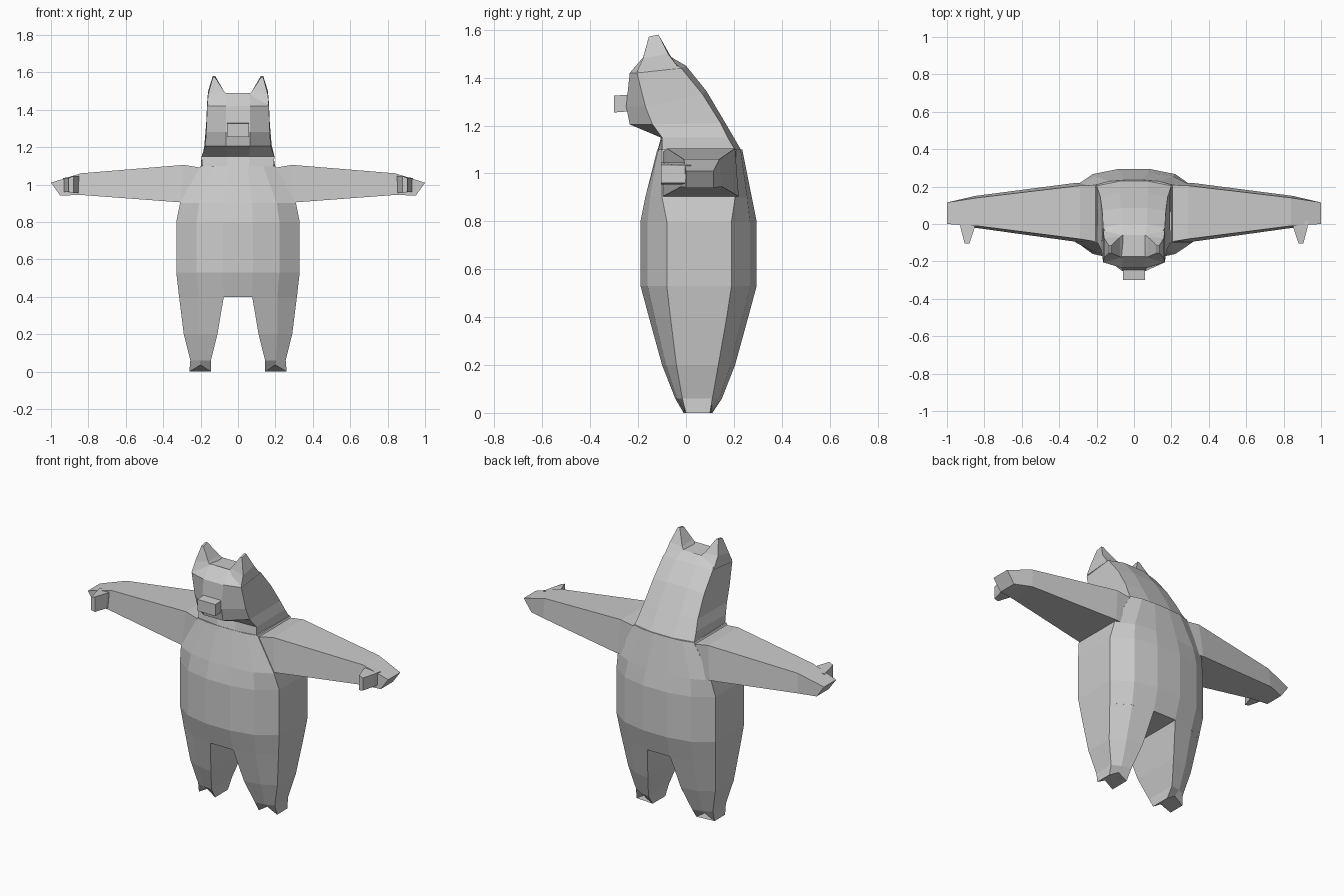
import bpy
import bmesh
from mathutils import Vector

if "Cube" in bpy.data.objects:
    bpy.data.objects.remove(bpy.data.objects["Cube"], do_unlink=True)

grey = bpy.data.materials.new("plain_grey")
grey.use_nodes = True
COLOUR = (0.6, 0.6, 0.6, 1)
grey.diffuse_color = COLOUR
grey.node_tree.nodes["Principled BSDF"].inputs["Base Color"].default_value = COLOUR


def loft(name, rings):
    """Skin a list of equal rings and cap both ends."""
    bm = bmesh.new()
    rows = [[bm.verts.new(Vector(point)) for point in ring] for ring in rings]
    for low, high in zip(rows, rows[1:]):
        for i in range(len(low)):
            j = (i + 1) % len(low)
            bm.faces.new((low[i], low[j], high[j], high[i]))
    bm.faces.new(rows[0])
    bm.faces.new(rows[-1])
    bmesh.ops.recalc_face_normals(bm, faces=bm.faces)
    mesh = bpy.data.meshes.new(name)
    bm.to_mesh(mesh)
    bm.free()
    mesh.materials.append(grey)
    obj = bpy.data.objects.new(name, mesh)
    bpy.context.collection.objects.link(obj)
    return obj


def loft_pair(name, rings):
    """Loft a left part and its mirrored right twin."""
    loft("left_" + name, rings)
    loft("right_" + name, [[(-x, y, z) for x, y, z in ring] for ring in rings])


def mirrored_ring(half):
    """Close a front-to-back half outline across the middle."""
    return half + [(-x, y, z) for x, y, z in reversed(half)]


def mix(a, b, t):
    return a + (b - a) * t


def body_ring(z, width, front, back, side_front, side_back):
    inner, middle = width * 0.24, width * 0.67
    return mirrored_ring([
        (inner, front, z), (middle, mix(front, side_front, 0.27), z),
        (width, side_front, z), (width, side_back, z),
        (middle, mix(back, side_back, 0.27), z), (inner, back, z)])


def leg_ring(z, inner, middle, outer, front, back, side_front, side_back, notch=0):
    return [
        (inner, front, z), (middle, mix(front, side_front, 0.27), z + notch),
        (outer, side_front, z), (outer, side_back, z),
        (middle, mix(back, side_back, 0.27), z + notch), (inner, back, z)]


def head_ring(front, side_front, side_back, back):
    return mirrored_ring([front, side_front, side_back, back])


# Torso, from the crotch to the shoulders
loft("torso", [
    body_ring(0.4, 0.315, -0.155, 0.26, -0.065, 0.17),
    body_ring(0.53, 0.33, -0.19, 0.295, -0.08, 0.19),
    body_ring(0.8, 0.33, -0.19, 0.295, -0.08, 0.19),
    body_ring(0.9, 0.31, -0.17, 0.275, -0.1, 0.205),
    body_ring(1.1, 0.2, -0.12, 0.235, -0.1, 0.21)])

# Legs with notched feet
loft_pair("leg", [
    leg_ring(0.4, 0.076, 0.21, 0.315, -0.155, 0.26, -0.065, 0.17),
    leg_ring(0.2, 0.11, 0.21, 0.29, -0.1, 0.205, -0.04, 0.135),
    leg_ring(0.06, 0.145, 0.205, 0.255, -0.045, 0.15, -0.015, 0.11),
    leg_ring(0, 0.145, 0.2, 0.26, -0.01, 0.11, 0, 0.1, notch=0.035)])


def arm_ring(x_top, x_low, top, low, front, back, lean=0.0):
    return [(x_low, front - lean, low), (x_low, back + lean, low),
            (x_top, back, top), (x_top, front, top)]


# Arms, tapering to blunt hands
loft_pair("arm", [
    arm_ring(0.17, 0.2, 1.085, 0.9, -0.1, 0.21),
    arm_ring(0.29, 0.31, 1.105, 0.905, -0.08, 0.205, 0.015),
    arm_ring(0.84, 0.85, 1.06, 0.945, -0.01, 0.14, 0.01),
    arm_ring(1, 0.95, 1.01, 0.94, 0, 0.115)])

# Thumbs pointing forward
loft_pair("thumb", [
    [(x, y, z) for x, z in ((a, 0.955), (b, 0.96), (b, 1.035), (a, 1.045))]
    for y, a, b in ((0.02, 0.845, 0.935), (-0.03, 0.855, 0.925), (-0.105, 0.88, 0.905))])

# Head and neck
loft("head", [
    head_ring((0.06, -0.12, 1.09), (0.19, -0.1, 1.09), (0.2, 0.21, 1.09), (0.075, 0.235, 1.09)),
    head_ring((0.06, -0.105, 1.15), (0.195, -0.1, 1.15), (0.19, 0.175, 1.15), (0.075, 0.2, 1.15)),
    head_ring((0.065, -0.235, 1.205), (0.175, -0.14, 1.205), (0.18, 0.145, 1.21), (0.075, 0.165, 1.21)),
    head_ring((0.065, -0.25, 1.28), (0.17, -0.17, 1.28), (0.17, 0.07, 1.33), (0.07, 0.085, 1.345)),
    head_ring((0.065, -0.235, 1.42), (0.165, -0.205, 1.42), (0.165, -0.02, 1.44), (0.07, 0, 1.45)),
    head_ring((0.06, -0.175, 1.49), (0.13, -0.165, 1.475), (0.13, -0.07, 1.475), (0.06, -0.06, 1.485))])

# Pointed ears
loft_pair("ear", [
    [(0.06, -0.18, 1.48), (0.165, -0.205, 1.425), (0.165, -0.03, 1.44), (0.06, -0.06, 1.485)],
    [(0.075, -0.175, 1.5), (0.16, -0.18, 1.48), (0.16, -0.075, 1.5), (0.075, -0.07, 1.5)],
    [(0.122, -0.155, 1.572), (0.135, -0.155, 1.572), (0.135, -0.115, 1.58), (0.122, -0.115, 1.58)]])

# Short square snout
loft("snout", [
    [(x, y, z) for x, z in ((-0.06, low), (0.06, low), (0.06, high), (-0.06, high))]
    for y, low, high in ((-0.23, 1.26, 1.33), (-0.3, 1.255, 1.325))])
